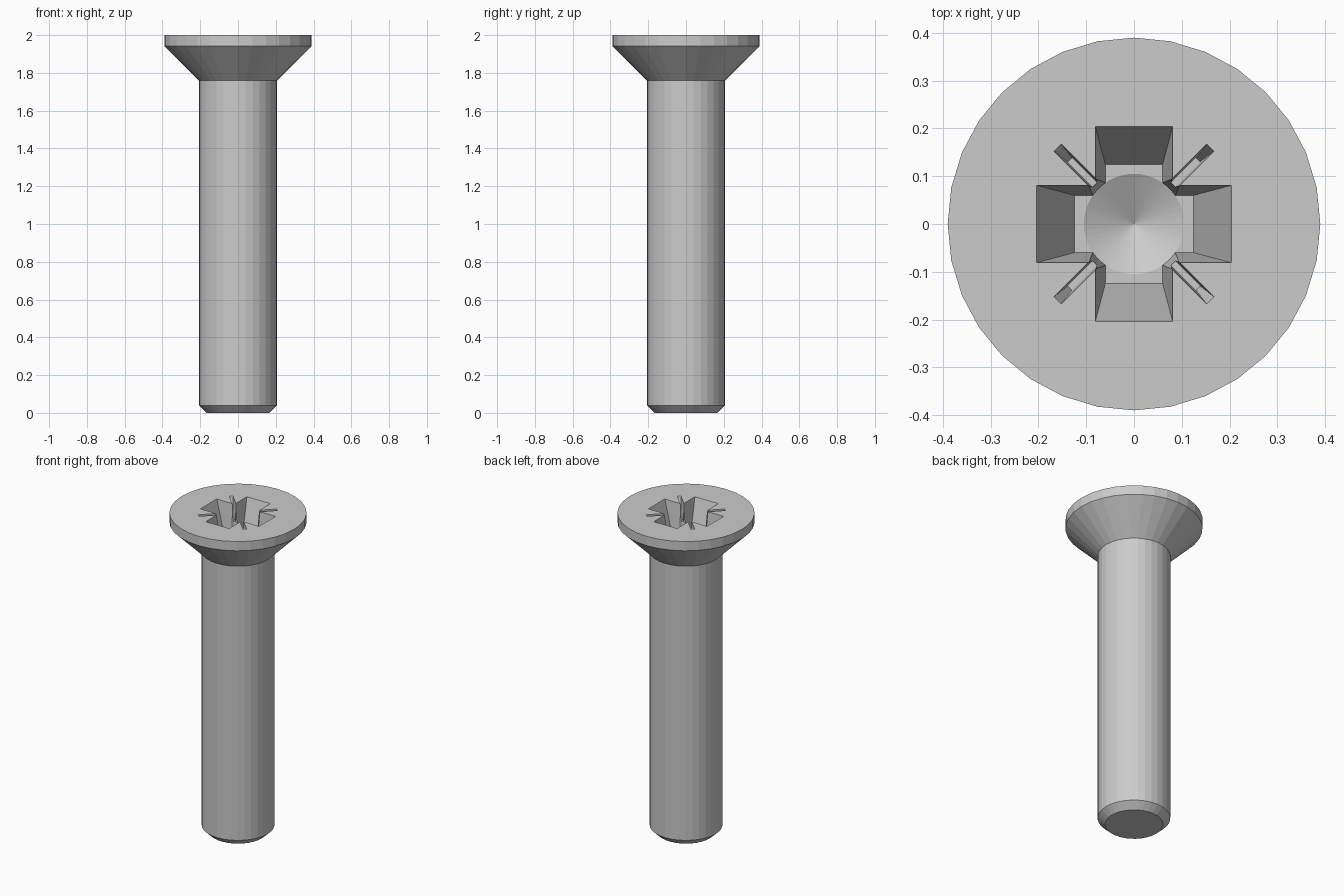
import bpy, bmesh
from math import cos, sin, pi, radians

if "Cube" in bpy.data.objects:
    bpy.data.objects.remove(bpy.data.objects["Cube"])

TOP = 2.0
FLOOR = 1.75


def make_object(name, bm):
    bmesh.ops.remove_doubles(bm, verts=bm.verts, dist=1e-5)
    bmesh.ops.recalc_face_normals(bm, faces=bm.faces)
    mesh = bpy.data.meshes.new(name)
    bm.to_mesh(mesh)
    bm.free()
    ob = bpy.data.objects.new(name, mesh)
    bpy.context.collection.objects.link(ob)
    return ob


def lathe(name, profile, sides):
    """Closed solid of revolution from (radius, z) points, bottom to top."""
    bm = bmesh.new()
    rings = []
    for r, z in profile:
        if r == 0:
            rings.append([bm.verts.new((0, 0, z))] * sides)
        else:
            rings.append([bm.verts.new((r * cos(2 * pi * i / sides), r * sin(2 * pi * i / sides), z))
                          for i in range(sides)])
    for a, b in zip(rings, rings[1:]):
        for i in range(sides):
            j = (i + 1) % sides
            quad = [a[i], a[j], b[j], b[i]]
            bm.faces.new(list(dict.fromkeys(quad)))
    for ring in (rings[0], rings[-1]):
        if ring[0] is not ring[1]:
            bm.faces.new(ring)
    return make_object(name, bm)


def tapered_bar(name, low, high, z_low, angle):
    """Bar with half sizes low at z_low and high at TOP, continued above the head."""
    k = 1.2
    up = [l + (h - l) * k for l, h in zip(low, high)]
    bm = bmesh.new()
    bmesh.ops.create_cube(bm, size=2)
    for v in bm.verts:
        s = up if v.co.z > 0 else low
        x, y = v.co.x * s[0], v.co.y * s[1]
        z = z_low + (TOP - z_low) * k if v.co.z > 0 else z_low
        c, n = cos(radians(angle)), sin(radians(angle))
        v.co = (x * c - y * n, x * n + y * c, z)
    return make_object(name, bm)


# Shank with chamfered tip and countersunk head
screw = lathe("countersunk_screw", [(0.165, 0), (0.207, 0.04), (0.207, 1.76),
                                    (0.39, 1.942), (0.39, TOP)], 32)

# Drive recess: cross arms, thin diagonal slots, conical centre pit
cutters = []
for a in (0, 90):
    cutters.append(tapered_bar("cross_cutter", (0.125, 0.06), (0.204, 0.081), FLOOR, a))
for a in (45, 135):
    cutters.append(tapered_bar("slot_cutter", (0.19, 0.006), (0.226, 0.0105), 1.89, a))
cutters.append(lathe("pit_cutter", [(0, 1.695), (0.105, FLOOR), (0.127, 2.03)], 48))

for c in cutters:
    mod = screw.modifiers.new("recess", 'BOOLEAN')
    mod.operation = 'DIFFERENCE'
    mod.solver = 'EXACT'
    mod.object = c
    c.hide_render = True

# Apply the cuts and remove the cutters
bpy.context.view_layer.update()
graph = bpy.context.evaluated_depsgraph_get()
mesh = bpy.data.meshes.new_from_object(screw.evaluated_get(graph))
screw.modifiers.clear()
screw.data = mesh
for c in cutters:
    bpy.data.objects.remove(c)
